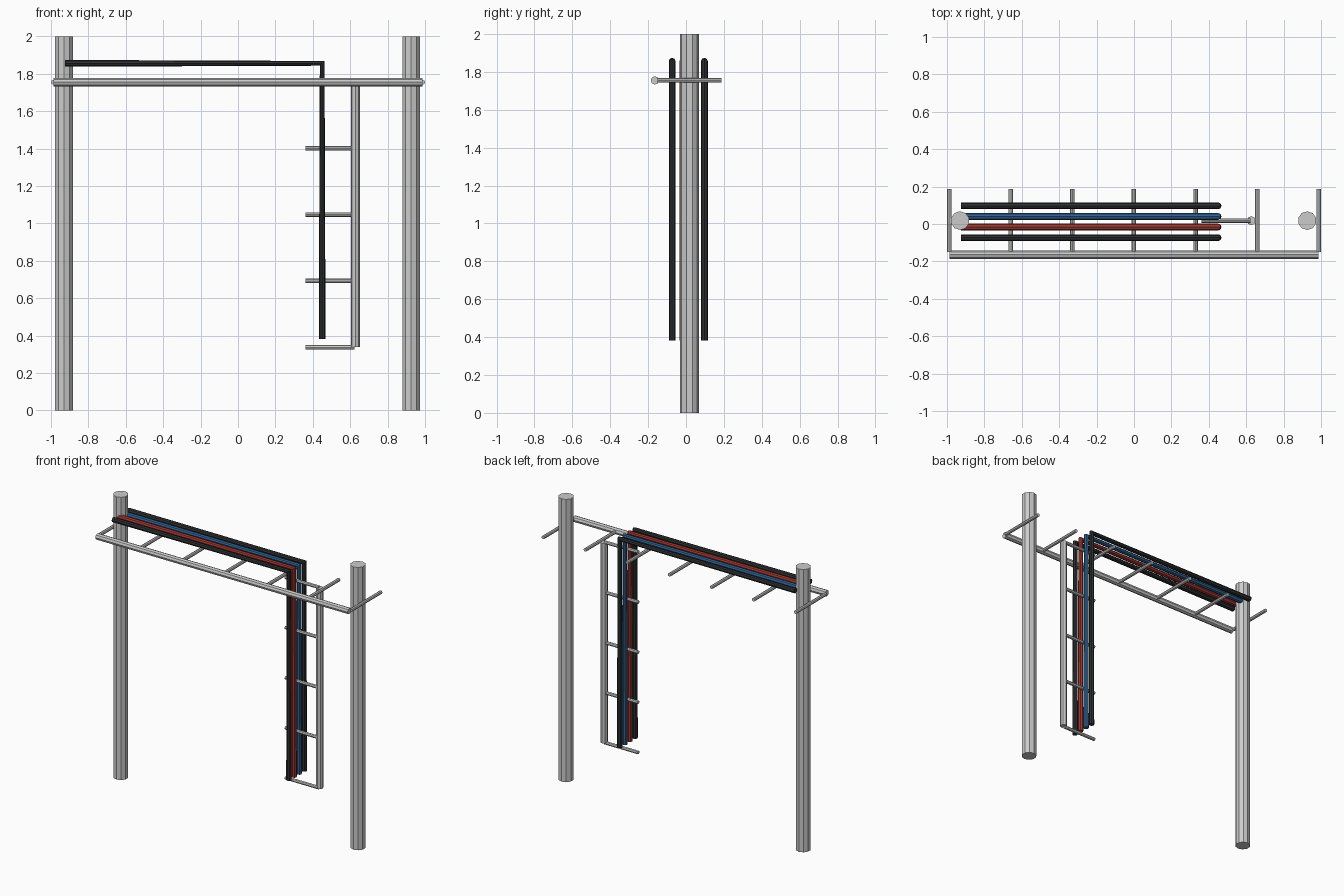
import bpy
from mathutils import Vector

if "Cube" in bpy.data.objects:
    bpy.data.objects.remove(bpy.data.objects["Cube"])


def rod(name, a, b, r, sides):
    """Capped cylinder running from point a to point b."""
    a, b = Vector(a), Vector(b)
    d = b - a
    bpy.ops.mesh.primitive_cylinder_add(vertices=sides, radius=r, depth=d.length,
                                        location=(a + b) / 2)
    o = bpy.context.object
    o.rotation_euler = d.to_track_quat('Z', 'Y').to_euler()
    o.name = name
    return o


def material(name, rgb):
    m = bpy.data.materials.new(name)
    m.diffuse_color = (*rgb, 1)
    m.use_nodes = True
    m.node_tree.nodes["Principled BSDF"].inputs["Base Color"].default_value = m.diffuse_color
    return m


MID_Y = 0.018
RAIL_Z = 1.755

# two upright posts
for side, x in (("left", -0.93), ("right", 0.926)):
    rod(side + "_post", (x, MID_Y, 0), (x, MID_Y, 2), 0.05, 10)

# horizontal rack: rail with rungs reaching backwards
rod("cross_rail", (-0.987, -0.164, RAIL_Z), (0.987, -0.164, RAIL_Z), 0.022, 8)
for i in range(7):
    x = -0.988 + i * 0.3293
    rod("cross_rung", (x, -0.15, RAIL_Z), (x, 0.187, RAIL_Z), 0.012, 8)

# vertical rack hanging down from the horizontal one
rod("drop_rail", (0.627, MID_Y, 0.34), (0.627, MID_Y, RAIL_Z), 0.024, 8)
for i in range(5):
    z = 0.338 + i * 0.3545
    rod("drop_rung", (0.36, MID_Y, z), (0.622, MID_Y, z), 0.012, 8)

# four cables bent over the racks
black = material("black_cable", (0.025, 0.028, 0.03))
red = material("red_cable", (0.35, 0.04, 0.03))
blue = material("blue_cable", (0.03, 0.12, 0.28))
for i, mat in enumerate((black, red, blue, black)):
    y = -0.073 + i * 0.0567
    curve = bpy.data.curves.new("cable", 'CURVE')
    curve.dimensions = '3D'
    curve.bevel_depth = 0.018
    curve.bevel_resolution = 2
    curve.use_fill_caps = True
    path = curve.splines.new('POLY')
    path.points.add(2)
    for p, (x, z) in zip(path.points, ((-0.925, 1.856), (0.45, 1.856), (0.45, 0.383))):
        p.co = (x, y, z, 1)
    path.use_smooth = False
    curve.materials.append(mat)
    o = bpy.data.objects.new("cable", curve)
    bpy.context.collection.objects.link(o)
